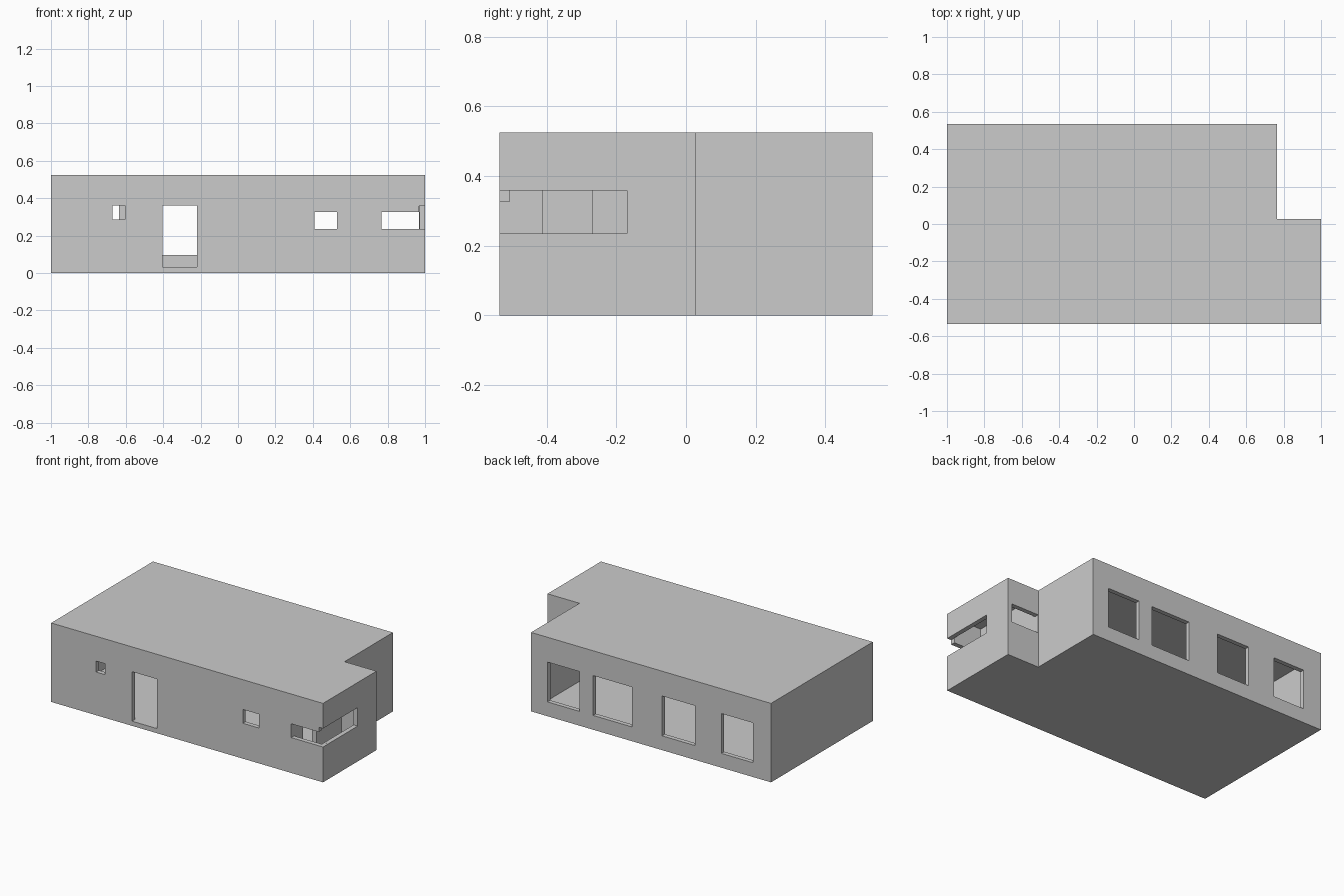
import bpy, bmesh

if "Cube" in bpy.data.objects:
    bpy.data.objects.remove(bpy.data.objects["Cube"])

H, T = 0.525, 0.03          # building height, wall thickness


def prism(name, outline, z0, z1):
    """Extrude a flat outline between two heights."""
    bm = bmesh.new()
    face = bm.faces.new([bm.verts.new((x, y, z0)) for x, y in outline])
    top = bmesh.ops.extrude_face_region(bm, geom=[face])["geom"]
    bmesh.ops.translate(bm, vec=(0, 0, z1 - z0),
                        verts=[v for v in top if isinstance(v, bmesh.types.BMVert)])
    bmesh.ops.recalc_face_normals(bm, faces=bm.faces)
    mesh = bpy.data.meshes.new(name)
    bm.to_mesh(mesh)
    bm.free()
    ob = bpy.data.objects.new(name, mesh)
    bpy.context.collection.objects.link(ob)
    return ob


def box(name, x0, x1, y0, y1, z0, z1):
    return prism(name, [(x0, y0), (x1, y0), (x1, y1), (x0, y1)], z0, z1)


def cut(target, cutter):
    """Subtract the cutter, then discard it."""
    cutter.hide_render = True
    mod = target.modifiers.new("opening", 'BOOLEAN')
    mod.operation, mod.solver, mod.object = 'DIFFERENCE', 'EXACT', cutter
    bpy.context.view_layer.objects.active = target
    bpy.ops.object.modifier_apply(modifier=mod.name)
    bpy.data.objects.remove(cutter)


# L-shaped building block
house = prism("house_shell", [(-1, -0.535), (1, -0.535), (1, 0.027), (0.765, 0.027),
                              (0.765, 0.535), (-1, 0.535)], 0, H)

# Main hall and small corner room, leaving floor, roof and walls
cut(house, box("main_hall", -1 + T, 0.735, -0.505, 0.505, T, H - T))
cut(house, box("corner_room", 0.765, 1 - T, -0.505, -0.003, T, H - T))

# Doorway in the partition between the rooms
cut(house, box("inner_doorway", 0.7, 0.8, -0.41, -0.27, T + 0.001, 0.36))

# Front openings: small window, door, window, corner strip window
for x0, x1, z0, z1 in [(-0.67, -0.605, 0.287, 0.36), (-0.405, -0.22, T + 0.001, 0.36),
                       (0.41, 0.53, 0.235, 0.327), (0.766, 1.05, 0.235, 0.327)]:
    cut(house, box("front_opening", x0, x1, -0.6, -0.48, z0, z1))

# Back windows
for x0, x1 in [(0.41, 0.645), (0.022, 0.308), (-0.44, -0.198), (-0.867, -0.635)]:
    cut(house, box("back_window", x0, x1, 0.48, 0.6, 0.095, 0.36))

# Strip window wrapping the right side, and window in the notch wall
cut(house, box("side_window", 0.969, 1.05, -0.6, -0.17, 0.2352, 0.358))
cut(house, box("notch_window", 0.766, 0.968, -0.03, 0.1, 0.235, 0.358))
